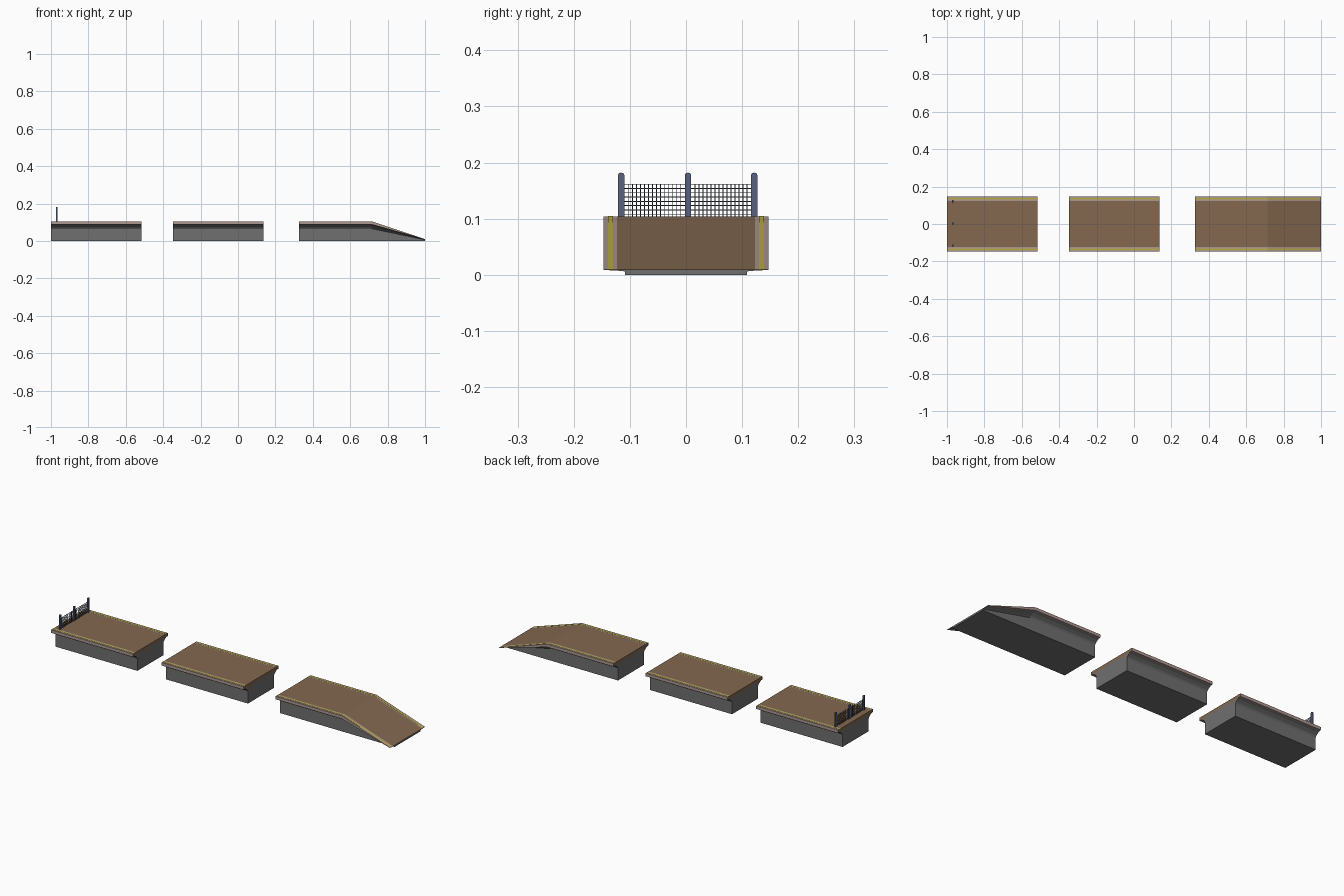
import bpy, bmesh, math
from mathutils import Matrix, Vector

if "Cube" in bpy.data.objects:
    bpy.data.objects.remove(bpy.data.objects["Cube"])


def material(name, r, g, b):
    m = bpy.data.materials.new(name)
    m.diffuse_color = (r, g, b, 1)
    m.use_nodes = True
    m.node_tree.nodes["Principled BSDF"].inputs["Base Color"].default_value = m.diffuse_color
    return m


CONCRETE = material("concrete", 0.16, 0.16, 0.16)
PAVING = material("brown_paving", 0.23, 0.14, 0.08)
KERB = material("kerb_stone", 0.42, 0.31, 0.28)
YELLOW = material("yellow_paint", 0.50, 0.43, 0.06)
STEEL = material("painted_steel", 0.10, 0.12, 0.21)
WIRE = material("wire", 0.04, 0.05, 0.07)


def finish(name, bm, mats):
    bmesh.ops.recalc_face_normals(bm, faces=bm.faces)
    me = bpy.data.meshes.new(name)
    bm.to_mesh(me)
    bm.free()
    for m in mats:
        me.materials.append(m)
    ob = bpy.data.objects.new(name, me)
    bpy.context.collection.objects.link(ob)
    return ob


def loft(name, profile, stations, mats, seg_mats, cap_mat=0):
    """Sweep a closed y-z profile along x; each station is (x, height scale).
    seg_mats gives a material slot per profile edge, None leaves it open."""
    bm = bmesh.new()
    rings = [[bm.verts.new((x, y, z * s)) for y, z in profile] for x, s in stations]
    n = len(profile)
    for a, b in zip(rings, rings[1:]):
        for i, slot in enumerate(seg_mats):
            if slot is not None:
                j = (i + 1) % n
                bm.faces.new((a[i], a[j], b[j], b[i])).material_index = slot
    for ring in (rings[0], rings[-1]):
        bm.faces.new(ring).material_index = cap_mat
    return finish(name, bm, mats)


def mirrored(half):
    return half + [(-y, z) for y, z in reversed(half)]


TOP = 0.104
FLARE = 0.137   # half width where the base meets the slab
EDGE = 0.147    # half width of the slab
INNER = 0.123   # half width of the brown paving

base_half = [(0.109, 0), (0.109, 0.065), (0.114, 0.073), (0.128, 0.084), (FLARE, 0.088)]
slab_half = [(FLARE, 0.088), (EDGE, 0.088), (EDGE, TOP), (INNER, TOP)]


def platform(label, stations):
    # concrete base with flared shoulders
    loft(label + "_base", mirrored(base_half), stations, [CONCRETE],
         [0, 0, 0, 0, None, 0, 0, 0, 0, 0])
    # overhanging slab: brown paving between two kerbs
    loft(label + "_slab", mirrored(slab_half), stations, [PAVING, KERB],
         [1, 1, 1, 0, 1, 1, 1, None])
    # yellow safety lines
    for side, s in (("right", 1), ("left", -1)):
        line = [(s * 0.130, TOP), (s * 0.130, TOP + 0.001),
                (s * 0.139, TOP + 0.001), (s * 0.139, TOP)]
        loft(f"{label}_safety_line_{side}", line, stations, [YELLOW], [0, 0, 0, None])


platform("end_platform", [(-1.0, 1), (-0.517, 1)])
platform("middle_platform", [(-0.348, 1), (0.135, 1)])
platform("ramp_platform", [(0.325, 1), (0.715, 1), (1.0, 0.092)])

# fence across the closed end
FX = -0.968
POSTS = (-0.1155, 0.0035, 0.1215)


def box(bm, centre, size):
    bmesh.ops.create_cube(bm, size=1, matrix=Matrix.Translation(Vector(centre))
                          @ Matrix.Diagonal((*size, 1)))


# posts with rounded heads
for k, y in enumerate(POSTS):
    w, zs = 0.0055, 0.178
    outline = [(y - w, TOP)]
    outline += [(y - w * math.cos(math.pi * i / 6), zs + 0.004 * math.sin(math.pi * i / 6))
                for i in range(7)]
    outline += [(y + w, TOP)]
    loft(f"fence_post_{k + 1}", outline, [(FX - 0.004, 1), (FX + 0.004, 1)],
         [STEEL], [0] * len(outline))

# wire mesh panels between the posts
Z0, Z1, T = TOP, 0.162, 0.0014
for k, (ya, yb) in enumerate(zip(POSTS, POSTS[1:])):
    ya, yb = ya + 0.0055, yb - 0.0055
    bm = bmesh.new()
    for i in range(1, 15):
        y = ya + (yb - ya) * i / 15
        box(bm, (FX, y, (Z0 + Z1) / 2), (T, T, Z1 - Z0))
    for i in range(8):
        z = Z0 + 0.004 + (Z1 - Z0 - 0.0047) * i / 7
        box(bm, (FX, (ya + yb) / 2, z), (T, yb - ya, T))
    finish(f"fence_mesh_{k + 1}", bm, [WIRE])
